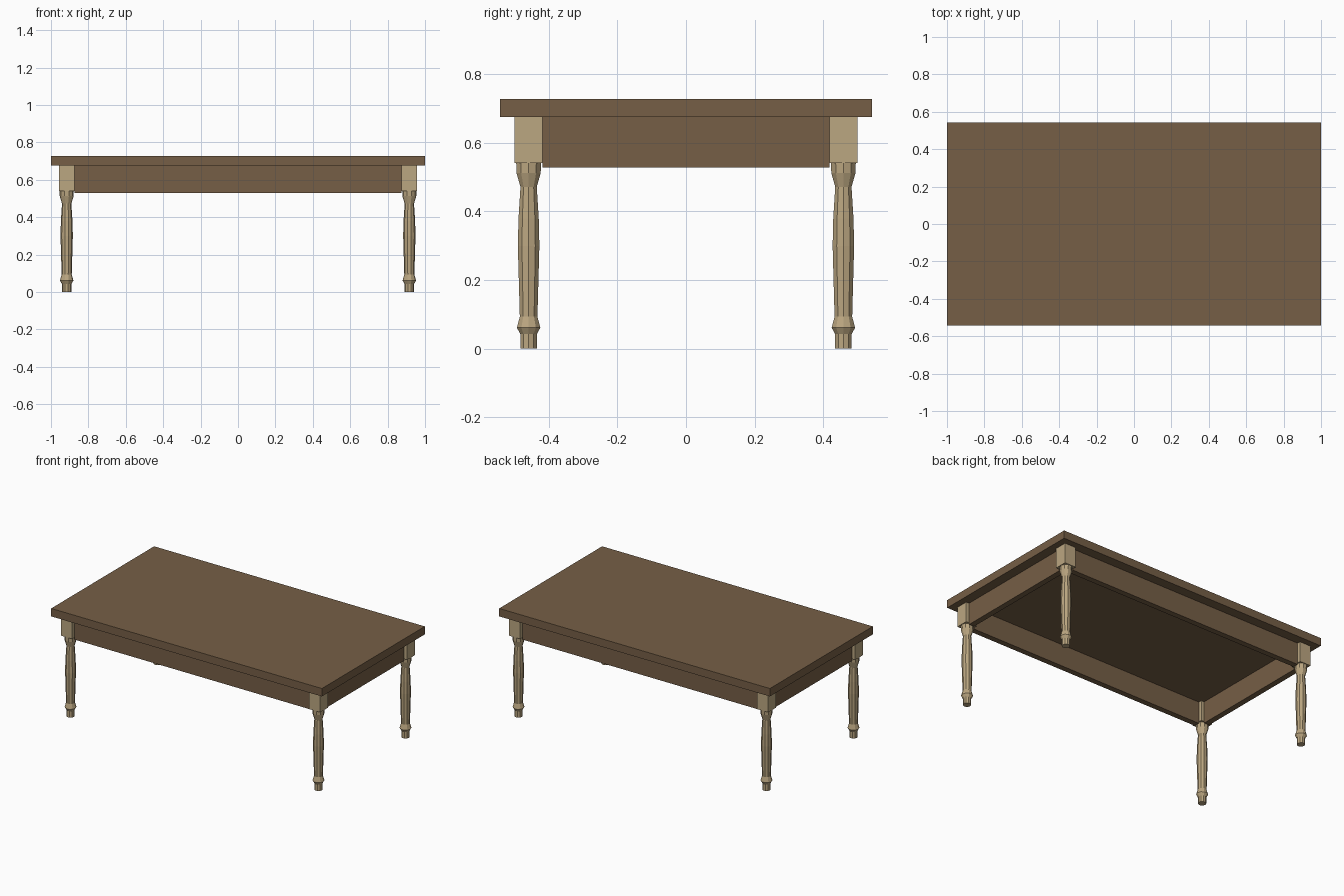
import bpy, bmesh, math

if "Cube" in bpy.data.objects:
    bpy.data.objects.remove(bpy.data.objects["Cube"])

def material(name, rgb):
    m = bpy.data.materials.new(name)
    m.diffuse_color = (*rgb, 1)
    m.use_nodes = True
    m.node_tree.nodes["Principled BSDF"].inputs["Base Color"].default_value = m.diffuse_color
    return m

dark = material("dark wood", (0.181, 0.114, 0.061))
light = material("light wood", (0.50, 0.385, 0.22))

def finish(name, bm, mat):
    bmesh.ops.recalc_face_normals(bm, faces=bm.faces)
    me = bpy.data.meshes.new(name)
    bm.to_mesh(me)
    bm.free()
    me.materials.append(mat)
    ob = bpy.data.objects.new(name, me)
    bpy.context.collection.objects.link(ob)
    return ob

def add_box(bm, lo, hi):
    r = bmesh.ops.create_cube(bm, size=1)
    for v in r["verts"]:
        v.co = [(a + b) / 2 + c * (b - a) for a, b, c in zip(lo, hi, v.co)]

def box(name, lo, hi, mat):
    bm = bmesh.new()
    add_box(bm, lo, hi)
    return finish(name, bm, mat)

LEG_X, LEG_Y, HALF = 0.916, 0.459, 0.041
TOP_UNDER, BLOCK_UNDER, APRON_UNDER = 0.675, 0.541, 0.529
SIDES = 10

# table top
box("table_top", (-1, -0.543, TOP_UNDER), (1, 0.543, 0.728), dark)

# aprons between the leg blocks
T = 0.019
ax, ay = LEG_X - HALF, LEG_Y - HALF
for s, fb, rl in ((-1, "front", "left"), (1, "back", "right")):
    box(fb + "_apron", (-ax, s * LEG_Y - T, APRON_UNDER), (ax, s * LEG_Y + T, TOP_UNDER), dark)
    box(rl + "_apron", (s * LEG_X - T, -ay, APRON_UNDER), (s * LEG_X + T, ay, TOP_UNDER), dark)

# turned leg profile: radius, height
PROFILE = [(0.025, 0), (0.025, 0.042), (0.036, 0.061), (0.027, 0.093), (0.033, 0.30),
           (0.031, 0.38), (0.025, 0.472), (0.037, 0.512), (0.038, BLOCK_UNDER)]

def leg(name, x, y):
    bm = bmesh.new()
    rings = [[bm.verts.new((x + r * math.cos(2 * math.pi * i / SIDES),
                            y + r * math.sin(2 * math.pi * i / SIDES), z))
              for i in range(SIDES)] for r, z in PROFILE]
    for a, b in zip(rings, rings[1:]):
        for i in range(SIDES):
            j = (i + 1) % SIDES
            bm.faces.new((a[i], a[j], b[j], b[i]))
    bm.faces.new(rings[0])
    bm.faces.new(rings[-1])
    # square block at the top of the leg
    add_box(bm, (x - HALF, y - HALF, BLOCK_UNDER), (x + HALF, y + HALF, TOP_UNDER))
    finish(name, bm, light)

for sx, side in ((-1, "left"), (1, "right")):
    for sy, end in ((-1, "front"), (1, "back")):
        leg(f"{end}_{side}_leg", sx * LEG_X, sy * LEG_Y)
